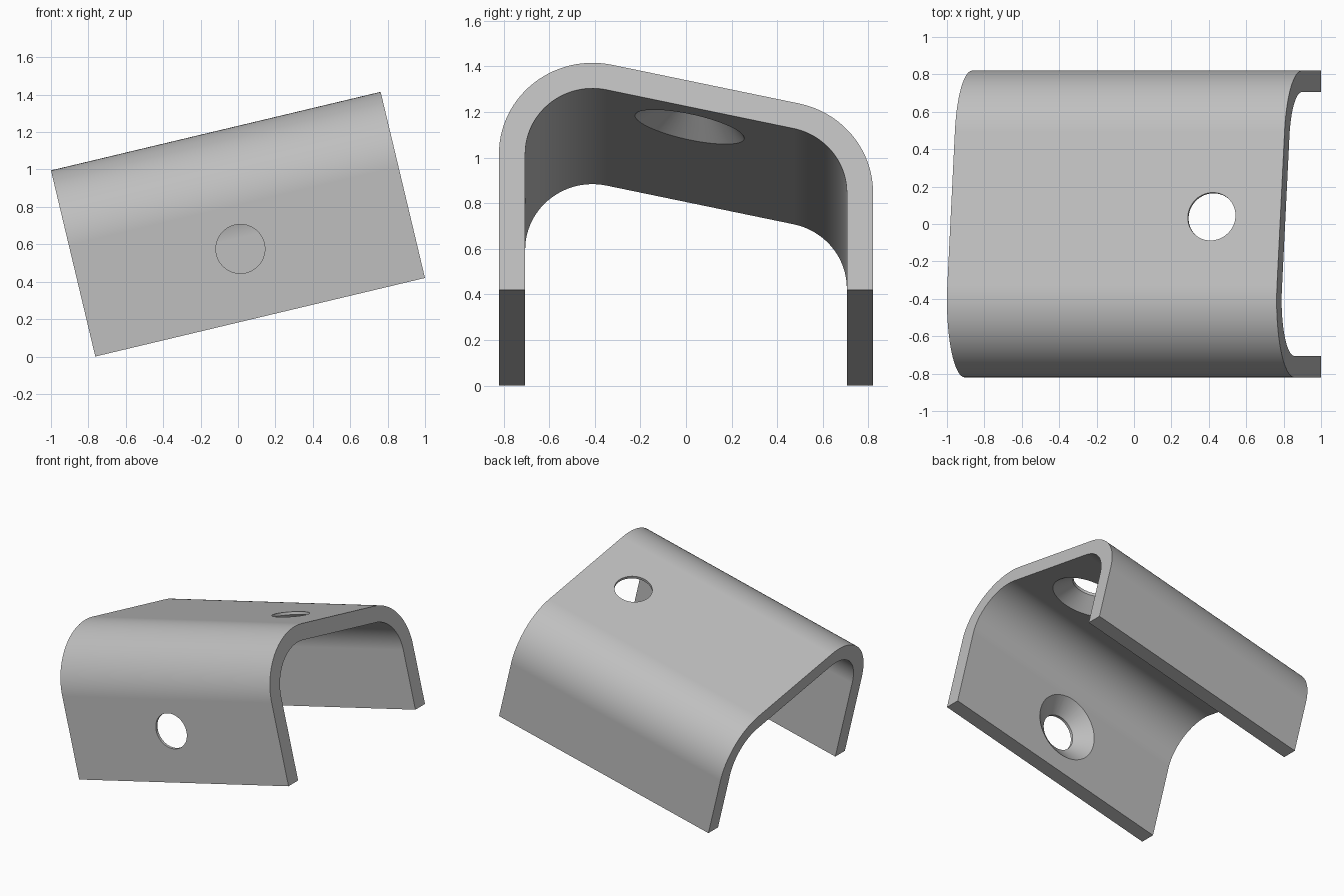
import bpy, bmesh, math
from mathutils import Matrix, Vector

cube = bpy.data.objects.get("Cube")
if cube:
    bpy.data.objects.remove(cube, do_unlink=True)

LENGTH, HALF, WALL, BEND = 1.812, 0.82, 0.115, 0.41
TILT, SLOPE = math.radians(13.4), math.radians(12)
HIGH = 0.613                                   # bend centre, taller side
LOW = HIGH - 2 * BEND * math.tan(SLOPE)        # bend centre, lower side
PEAK = HIGH + BEND
STEPS = 28

steel = bpy.data.materials.new("grey steel")
steel.use_nodes = True
grey = (0.52, 0.52, 0.52, 1)
steel.diffuse_color = grey
steel.node_tree.nodes["Principled BSDF"].inputs["Base Color"].default_value = grey


def make_object(name, bm):
    bmesh.ops.recalc_face_normals(bm, faces=bm.faces)
    mesh = bpy.data.meshes.new(name)
    bm.to_mesh(mesh)
    bm.free()
    mesh.materials.append(steel)
    obj = bpy.data.objects.new(name, mesh)
    bpy.context.collection.objects.link(obj)
    return obj


def outline(inset):
    """Leg, bend, sloping top, bend, leg as (y, z) points."""
    r = BEND - inset
    points = [(inset - HALF, 0)]
    crown = math.pi / 2 - SLOPE
    for y, z, start, end in ((BEND - HALF, HIGH, math.pi, crown),
                             (HALF - BEND, LOW, crown, 0)):
        for i in range(STEPS + 1):
            a = start + (end - start) * i / STEPS
            points.append((y + r * math.cos(a), z + r * math.sin(a)))
    return points + [(HALF - inset, 0)]


# Bent plate, extruded along its length
bm = bmesh.new()
section = outline(0) + outline(WALL)[::-1]
face = bm.faces.new([bm.verts.new((0, y, z)) for y, z in section])
sweep = bmesh.ops.extrude_face_region(bm, geom=[face], use_keep_orig=True)
moved = [v for v in sweep["geom"] if isinstance(v, bmesh.types.BMVert)]
bmesh.ops.translate(bm, verts=moved, vec=(LENGTH, 0, 0))
bracket = make_object("bent_bracket", bm)


def countersink(name, place, outward):
    """Drill a hole that widens towards the inside of the bracket."""
    shape = ((0, 0.1), (0.131, 0.1), (0.131, -0.02), (0.287, -0.15), (0, -0.15))
    bm = bmesh.new()
    verts = [bm.verts.new((r, 0, z)) for r, z in shape]
    edges = [bm.edges.new(pair) for pair in zip(verts, verts[1:])]
    bmesh.ops.spin(bm, geom=verts + edges, cent=(0, 0, 0), axis=(0, 0, 1),
                   angle=math.tau, steps=64)
    bmesh.ops.remove_doubles(bm, verts=bm.verts, dist=0.0001)
    turn = Vector(outward).to_track_quat('Z', 'Y').to_matrix().to_4x4()
    bm.transform(Matrix.Translation(place) @ turn)
    cutter = make_object(name, bm)
    cutter.hide_render = True
    mod = bracket.modifiers.new(name, 'BOOLEAN')
    mod.operation, mod.solver, mod.object = 'DIFFERENCE', 'EXACT', cutter
    bpy.ops.object.modifier_apply(modifier=name)
    bpy.data.objects.remove(cutter, do_unlink=True)


bpy.ops.object.select_all(action='DESELECT')
bpy.context.view_layer.objects.active = bracket
bracket.select_set(True)

# Holes in the front leg and in the sloping top
countersink("front_hole", (0.888, -HALF, 0.38), (0, -1, 0))
hole_y = 0.04
hole_z = HIGH + BEND / math.cos(SLOPE) - (hole_y + HALF - BEND) * math.tan(SLOPE)
countersink("top_hole", (1.434, hole_y, hole_z),
            (0, math.sin(SLOPE), math.cos(SLOPE)))

# Tilt the length upwards and stand the lower edge on the ground
bracket.data.transform(Matrix.Translation((PEAK * math.sin(TILT) - 1, 0, 0))
                       @ Matrix.Rotation(-TILT, 4, 'Y'))

# Smooth bends with crisp edges and flat walls
bpy.ops.object.shade_smooth_by_angle(angle=math.radians(30))
bracket.modifiers.new("flat_walls", 'WEIGHTED_NORMAL').keep_sharp = True
